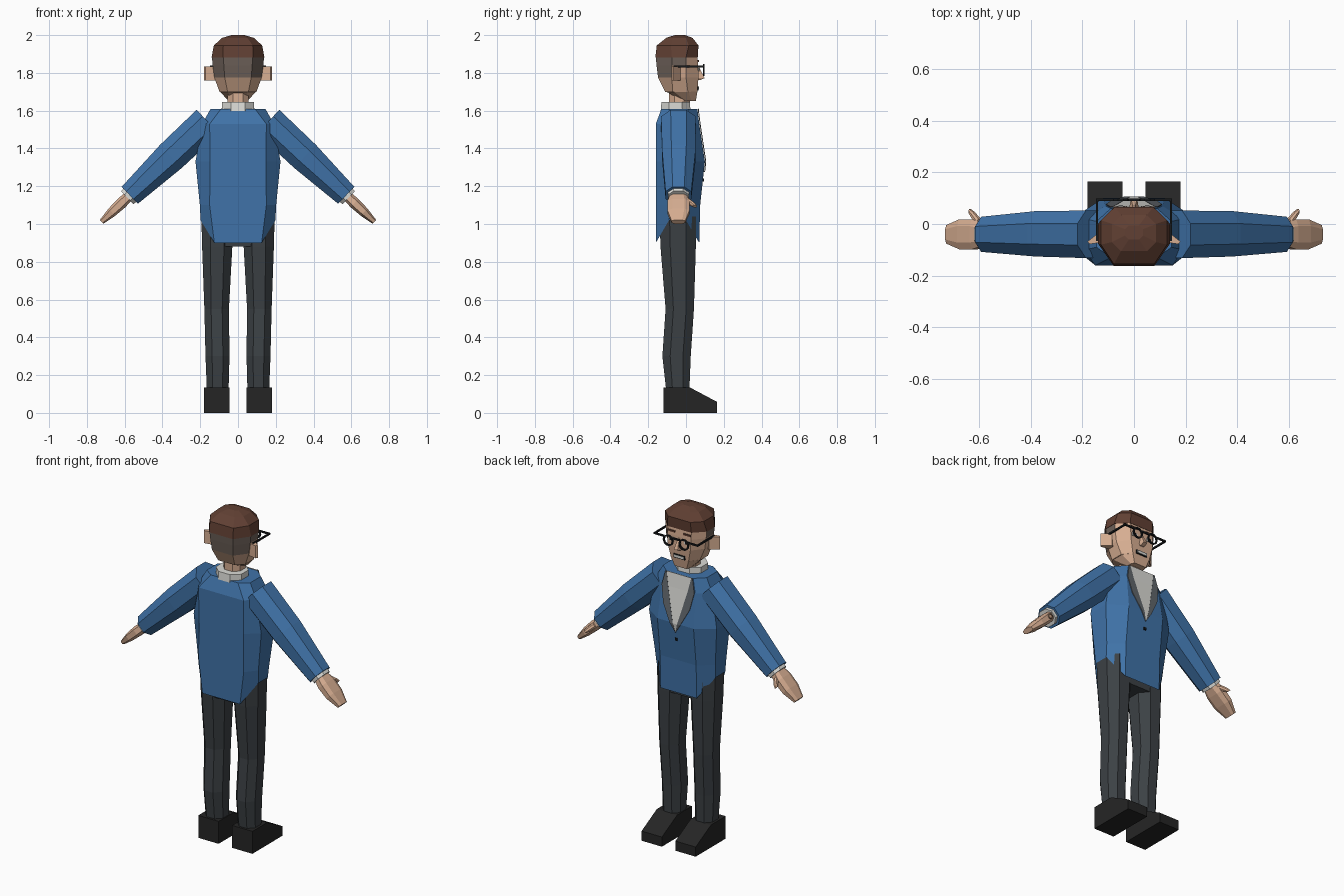
import bpy, bmesh, math
from mathutils import Vector

if "Cube" in bpy.data.objects:
    bpy.data.objects.remove(bpy.data.objects["Cube"])


def material(name, r, g, b):
    m = bpy.data.materials.new(name)
    m.diffuse_color = [((c + 0.055) / 1.055) ** 2.4 for c in (r, g, b)] + [1]
    m.use_nodes = True
    m.node_tree.nodes["Principled BSDF"].inputs["Base Color"].default_value = m.diffuse_color
    return m


SKIN = material("skin", 0.84, 0.68, 0.57)
HAIR = material("brown hair", 0.38, 0.25, 0.20)
FADE = material("short hair", 0.43, 0.38, 0.35)
BLUE = material("jacket blue", 0.25, 0.45, 0.66)
WHITE = material("shirt white", 0.86, 0.86, 0.84)
LAPEL = material("lapel grey", 0.38, 0.40, 0.42)
DARK = material("trouser grey", 0.235, 0.255, 0.27)
SHOE = material("shoe black", 0.145, 0.145, 0.145)
BLACK = material("frame black", 0.09, 0.10, 0.11)


def finish(bm, name, mats):
    bmesh.ops.recalc_face_normals(bm, faces=bm.faces)
    me = bpy.data.meshes.new(name)
    bm.to_mesh(me)
    bm.free()
    for m in mats:
        me.materials.append(m)
    ob = bpy.data.objects.new(name, me)
    bpy.context.collection.objects.link(ob)
    return ob


def loft(name, rings, mats, bottom=True, rule=None):
    """Skin a list of closed rings; rule(face centre) picks the material."""
    bm = bmesh.new()
    vs = [[bm.verts.new(p) for p in r] for r in rings]
    n = len(vs[0])
    for a, b in zip(vs, vs[1:]):
        for i in range(n):
            bm.faces.new((a[i], a[(i + 1) % n], b[(i + 1) % n], b[i]))
    if bottom:
        bm.faces.new(vs[0])
    bm.faces.new(vs[-1])
    if rule:
        for f in bm.faces:
            f.material_index = rule(f.calc_center_median())
    return finish(bm, name, mats)


def box(name, x0, x1, y0, y1, z0, z1, mat):
    return loft(name, [[(x0, y0, z), (x1, y0, z), (x1, y1, z), (x0, y1, z)]
                       for z in (z0, z1)], [mat])


def body_ring(z, hx, bw, fw, yb, s0, s1, yf, side_z=None):
    """Eight points: back edge, two per side, front edge."""
    zs = z if side_z is None else side_z
    return [(-bw, yb, z), (bw, yb, z), (hx, s0, zs), (hx, s1, zs),
            (fw, yf, z), (-fw, yf, z), (-hx, s1, zs), (-hx, s0, zs)]


def oct_ring(c, u, v, ru, rv, k=0.45):
    """Chamfered rectangle around c in the plane of u and v."""
    pts = [(-k, -1), (k, -1), (1, -k), (1, k), (k, 1), (-k, 1), (-1, k), (-1, -k)]
    return [c + u * (ru * a) + v * (rv * b) for a, b in pts]


X, Y, Z = Vector((1, 0, 0)), Vector((0, 1, 0)), Vector((0, 0, 1))

# Jacket body, with the hem raised at the sides
loft("jacket", [
    body_ring(0.90, 0.198, 0.125, 0.12, -0.16, -0.09, 0.0, 0.07, 1.02),
    body_ring(1.10, 0.202, 0.15, 0.12, -0.16, -0.095, 0.01, 0.075),
    body_ring(1.33, 0.225, 0.148, 0.12, -0.16, -0.10, 0.03, 0.10),
    body_ring(1.53, 0.19, 0.15, 0.11, -0.16, -0.10, 0.02, 0.07),
    body_ring(1.61, 0.145, 0.09, 0.09, -0.13, -0.09, 0.01, 0.06)], [BLUE], bottom=False)

# Shirt front and lapels: rows of z, surface y, shirt half width, lapel half width
ROWS = [(1.612, 0.06, 0.082, 0.09), (1.53, 0.07, 0.065, 0.108),
        (1.43, 0.085, 0.040, 0.088), (1.33, 0.10, 0.014, 0.035), (1.275, 0.094, 0, 0)]


def front_strip(name, inner, outer, lift, mat):
    bm = bmesh.new()
    rows = [[bm.verts.new((x, r[1] + lift, r[0])) for x in (inner(r), outer(r))] for r in ROWS]
    for a, b in zip(rows, rows[1:]):
        bm.faces.new((a[0], b[0], b[1], a[1]))
    bmesh.ops.remove_doubles(bm, verts=bm.verts, dist=1e-5)
    ob = finish(bm, name, [mat])
    sol = ob.modifiers.new("thickness", "SOLIDIFY")
    sol.thickness, sol.offset = 0.004, 0


front_strip("shirt_front", lambda r: -r[2], lambda r: r[2], 0.004, WHITE)
for s, side in ((1, "right"), (-1, "left")):
    front_strip(side + "_lapel", lambda r: s * r[2], lambda r: s * r[3], 0.005, LAPEL)
box("jacket_button", -0.007, 0.007, 0.085, 0.096, 1.225, 1.24, BLACK)

# Collar and neck
loft("collar", [oct_ring(Vector((0, -0.055, z)), X, Y, 0.085, ry)
                for z, ry in ((1.59, 0.08), (1.645, 0.075))], [WHITE])
loft("neck", [oct_ring(Vector((0, -0.035, z)), X, Y, 0.056, 0.055)
              for z in (1.58, 1.72)], [SKIN])

# Head, coloured by height and depth
loft("head", [
    body_ring(1.695, 0.065, 0.04, 0.045, -0.09, -0.06, 0.015, 0.052),
    body_ring(1.70, 0.098, 0.055, 0.058, -0.11, -0.07, 0.01, 0.060),
    body_ring(1.775, 0.125, 0.07, 0.075, -0.148, -0.075, 0.0, 0.066),
    body_ring(1.84, 0.134, 0.075, 0.078, -0.156, -0.075, 0.0, 0.064),
    body_ring(1.885, 0.138, 0.078, 0.078, -0.16, -0.075, 0.0, 0.06)],
    [SKIN, FADE],
    rule=lambda c: int((c.z > 1.84 and c.y < 0.0) or (c.z > 1.775 and c.y < -0.08)))
loft("jaw", [
    [(x * 0.8, y, z) for x, y, z in body_ring(1.65, 0.06, 0.04, 0.05, -0.02, 0.0, 0.03, 0.052)],
    body_ring(1.705, 0.1, 0.055, 0.06, -0.11, -0.07, 0.01, 0.061)], [SKIN])
loft("hair", [
    body_ring(1.882, 0.140, 0.079, 0.079, -0.162, -0.075, 0.0, 0.062),
    body_ring(1.945, 0.128, 0.078, 0.075, -0.155, -0.08, 0.015, 0.066),
    body_ring(1.985, 0.085, 0.05, 0.05, -0.105, -0.07, 0.0, 0.035),
    body_ring(2.0, 0.035, 0.02, 0.02, -0.06, -0.045, -0.02, -0.005)], [HAIR])

# Face details
loft("nose", [[(-w, 0.055, z), (w, 0.055, z), (w * 0.6, y, z), (-w * 0.6, y, z)]
              for z, w, y in ((1.762, 0.018, 0.075), (1.772, 0.02, 0.098),
                              (1.83, 0.008, 0.07))], [SKIN])
box("mouth", -0.038, 0.038, 0.058, 0.0665, 1.707, 1.73, BLACK)
box("teeth", -0.031, 0.031, 0.06, 0.069, 1.712, 1.725, WHITE)


def ring(name, c, r, t, sides, mat):
    """Flat spectacle rim facing forward."""
    bm = bmesh.new()
    loops = []
    for rad, y in ((r, 0), (r, t), (r - t, t), (r - t, 0)):
        loops.append([bm.verts.new((c[0] + rad * math.cos(a), c[1] + y, c[2] + rad * math.sin(a)))
                      for a in (2 * math.pi * i / sides for i in range(sides))])
    for k in range(4):
        a, b = loops[k], loops[(k + 1) % 4]
        for i in range(sides):
            j = (i + 1) % sides
            bm.faces.new((a[i], a[j], b[j], b[i]))
    finish(bm, name, [mat])


box("glasses_bridge", -0.022, 0.022, 0.09, 0.098, 1.83, 1.84, BLACK)
for s, side in ((1, "right"), (-1, "left")):
    def mbox(name, a, b, *rest):
        box(side + name, min(s * a, s * b), max(s * a, s * b), *rest)

    # Glasses, eyes and brows
    ring(side + "_rim", (s * 0.052, 0.09, 1.815), 0.034, 0.009, 10, BLACK)
    mbox("_hinge", 0.08, 0.147, 0.09, 0.098, 1.829, 1.839, BLACK)
    mbox("_temple", 0.139, 0.147, -0.065, 0.098, 1.829, 1.839, BLACK)
    mbox("_eye", 0.034, 0.068, 0.06, 0.069, 1.807, 1.826, WHITE)
    mbox("_pupil", 0.043, 0.060, 0.062, 0.071, 1.807, 1.826, BLACK)
    mbox("_brow", 0.028, 0.076, 0.056, 0.068, 1.857, 1.867, HAIR)

    # Flared ear
    loft(side + "_ear", [[(s * 0.12, -0.035, z), (s * 0.132, -0.03, z),
                          (s * 0.18, -0.068, z), (s * 0.172, -0.078, z), (s * 0.12, -0.07, z)]
                         for z in (1.76, 1.835)], [SKIN])

    # Sleeve, cuff and hand along the arm axis
    p0, p1 = Vector((s * 0.16, -0.04, 1.542)), Vector((s * 0.573, -0.04, 1.152))
    d = (p1 - p0).normalized()
    n = Vector((-d.z * s, 0, d.x * s))
    L = (p1 - p0).length

    def along(rows, k=0.45):
        return [oct_ring(p0 + d * (L + t) + Y * cy, n, Y, rn, ry, k) for t, rn, ry, cy in rows]

    loft(side + "_sleeve", along([(-L, 0.086, 0.092, 0), (-0.30, 0.084, 0.088, 0.002),
                                  (0, 0.062, 0.068, 0)]), [BLUE])
    loft(side + "_cuff", along([(-0.02, 0.050, 0.058, 0), (0.018, 0.048, 0.055, 0)]), [WHITE])
    loft(side + "_hand", along([(-0.01, 0.026, 0.040, 0), (0.06, 0.030, 0.058, 0),
                                (0.13, 0.026, 0.058, 0), (0.205, 0.014, 0.036, 0)], 0.55), [SKIN])
    loft(side + "_thumb", along([(0.035, 0.015, 0.02, 0.04), (0.065, 0.014, 0.016, 0.07),
                                 (0.085, 0.010, 0.010, 0.088)]), [SKIN])

    # Trouser leg: z, inner x, outer x, back y, front y
    legs = [(0.12, 0.05, 0.165, -0.105, 0.018), (0.30, 0.045, 0.172, -0.125, 0.025),
            (0.55, 0.048, 0.178, -0.108, 0.042), (0.88, 0.03, 0.19, -0.135, 0.052),
            (1.04, 0.02, 0.194, -0.14, 0.052)]
    loft(side + "_trouser_leg", [oct_ring(Vector((s * (a + b) / 2, (c + e) / 2, z)), X, Y,
                                          (b - a) / 2, (e - c) / 2) for z, a, b, c, e in legs],
         [DARK])

    # Shoe with a sloping toe
    side_profile = [(-0.12, 0), (0.165, 0), (0.165, 0.058), (0.02, 0.135), (-0.12, 0.135)]
    loft(side + "_shoe", [[(s * x, y, z) for y, z in side_profile] for x in (0.045, 0.18)], [SHOE])

# Trouser seat
loft("trouser_seat", [
    body_ring(0.88, 0.09, 0.07, 0.07, -0.13, -0.09, 0.0, 0.05),
    body_ring(1.06, 0.19, 0.13, 0.11, -0.15, -0.09, 0.0, 0.06)], [DARK])
